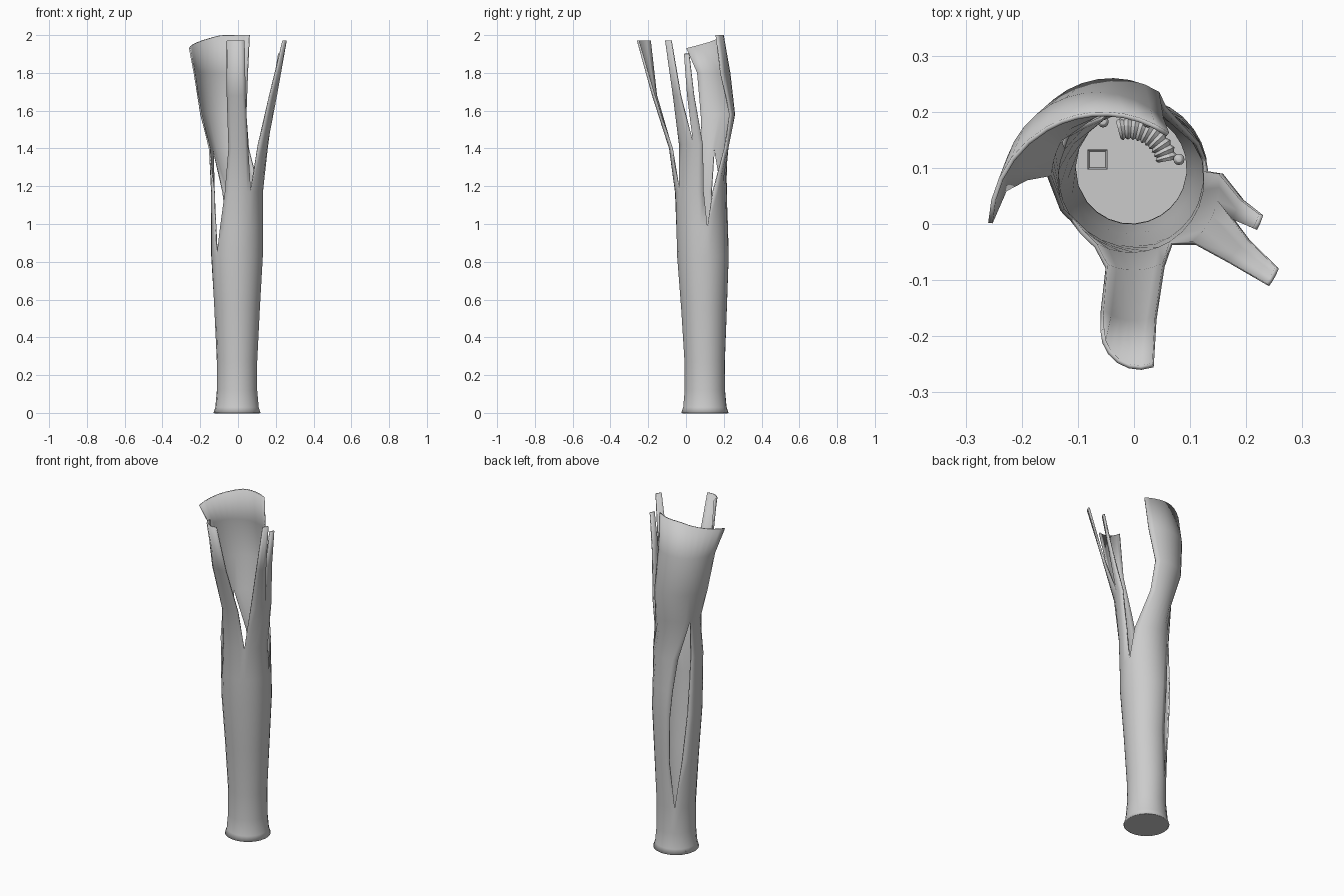
import bpy, bmesh
from math import radians, cos, sin, pi

if "Cube" in bpy.data.objects:
    bpy.data.objects.remove(bpy.data.objects["Cube"])

# Lower trunk profile: height and radius
trunk = [(0, .125), (.03, .115), (.12, .107), (.27, .107), (.55, .121), (.83, .137), (.98, .137), (1.17, .138)]

# Free petal rows: z, centre x, centre y, radius, start and end angle
front = [(1.4, 0, .03, .12, 245, 297), (1.68, 0, -.085, .095, 231, 295), (1.97, .01, -.19, .07, 180, 291)]
splinter_a = [(1.42, .02, .07, .14, 310, 347), (1.68, .1, .03, .122, 305, 331), (1.97, .15, -.04, .115, 322, 340)]
splinter_b = [(1.42, .02, .07, .14, 347, 368), (1.68, .066, .07, .133, 331, 348), (1.9, .11, .05, .125, 331, 344)]
back = [(1.4, -.01, .08, .145, 62, 178), (1.58, -.04, .1, .16, 58, 188),
        (1.8, -.065, .065, .17, 46, 182), (2.0, -.055, -.005, .205, 55, 178)]


def long_slit(z, side):
    # lens-shaped slit on the back left, drifting sideways as it climbs
    t = min(max((z - .27) / 1.13, 0), 1)
    return 120 + 30 * t ** 1.8 + side * 21 * max(sin(pi * t), 0) ** .6


def opening(z, start, amount):
    # angle by which a tear has opened below the free petals
    return amount * max(z - start, 0) / (1.17 - start)


def seam(i):
    return 150 - 10 * i


# Columns, start and end angle by trunk height, free rows
strips = [
    (6, lambda z: 218 + opening(z, .83, 24), lambda z: 302, front),
    (3, lambda z: 302, lambda z: 338, splinter_a),
    (2, lambda z: 338, lambda z: 372 - opening(z, .98, 6), splinter_b),
    (8, lambda z: 12 + opening(z, .98, 16), lambda z: long_slit(z, -1),
     [(*r[:5], seam(i)) for i, r in enumerate(back)]),
    (5, lambda z: long_slit(z, 1), lambda z: 218 - opening(z, .83, 14),
     [(*r[:4], seam(i), r[5]) for i, r in enumerate(back)]),
]


def finish(bm, name):
    me = bpy.data.meshes.new(name)
    bm.to_mesh(me)
    bm.free()
    ob = bpy.data.objects.new(name, me)
    bpy.context.collection.objects.link(ob)
    bpy.context.view_layer.objects.active = ob
    ob.select_set(True)
    bpy.ops.object.shade_smooth_by_angle(angle=radians(30))
    ob.select_set(False)
    return ob


# Torn tube wall
bm = bmesh.new()
for n, start, end, upper in strips:
    rows = [(z, -.005, .1 - .015 * z * z, r, start(z), end(z)) for z, r in trunk] + upper
    grid = []
    for z, cx, cy, r, a0, a1 in rows:
        line = []
        for j in range(n + 1):
            deg = a0 + (a1 - a0) * j / n
            a = radians(deg)
            # the back rim drops towards the left
            drop = .07 * max(deg - 100, 0) / 78 if z == 2.0 else 0
            line.append(bm.verts.new((cx + r * cos(a), cy + r * sin(a), z - drop)))
        grid.append(line)
    for lo, hi in zip(grid, grid[1:]):
        for j in range(n):
            bm.faces.new((lo[j], lo[j + 1], hi[j + 1], hi[j]))
bmesh.ops.remove_doubles(bm, verts=bm.verts, dist=.0005)
tube = finish(bm, "torn_tube")
wall = tube.modifiers.new("wall", 'SOLIDIFY')
wall.thickness = .008
wall.offset = -1

# Closed bottom
bm = bmesh.new()
bmesh.ops.create_cone(bm, cap_ends=True, segments=24, radius1=.119, radius2=.119, depth=.015)
bmesh.ops.translate(bm, verts=bm.verts, vec=(-.005, .1, .0075))
finish(bm, "base_floor")

# Square socket on the floor
bm = bmesh.new()
bmesh.ops.create_cube(bm, size=.035)
bmesh.ops.translate(bm, verts=bm.verts, vec=(-.065, .115, .03))
top = max(bm.faces, key=lambda f: f.calc_center_median().z)
bmesh.ops.inset_region(bm, faces=[top], thickness=.005)
bmesh.ops.translate(bm, verts=top.verts, vec=(0, 0, -.012))
finish(bm, "square_socket")

# Ribbed hose curving along the floor
bm = bmesh.new()
rings = []
for i in range(21):
    a = radians(10 + 95 * i / 20)
    r = .02 if i % 2 else .016
    ring = []
    for k in range(10):
        b = 2 * pi * k / 10
        d = .07 + r * cos(b)
        ring.append(bm.verts.new((d * cos(a) - .01, d * sin(a) + .1, .032 + r * sin(b))))
    rings.append(ring)
for p, q in zip(rings, rings[1:]):
    for k in range(10):
        bm.faces.new((p[k], p[k - 1], q[k - 1], q[k]))
bm.faces.new(rings[0])
bm.faces.new(rings[-1])
bmesh.ops.recalc_face_normals(bm, faces=bm.faces)
finish(bm, "ribbed_hose")

# Round studs
for i, (x, y) in enumerate([(.025, .182), (.08, .115), (-.055, .182)]):
    bm = bmesh.new()
    bmesh.ops.create_uvsphere(bm, u_segments=12, v_segments=6, radius=.01)
    bmesh.ops.translate(bm, verts=bm.verts, vec=(x, y, .05))
    finish(bm, f"stud_{i + 1}")
